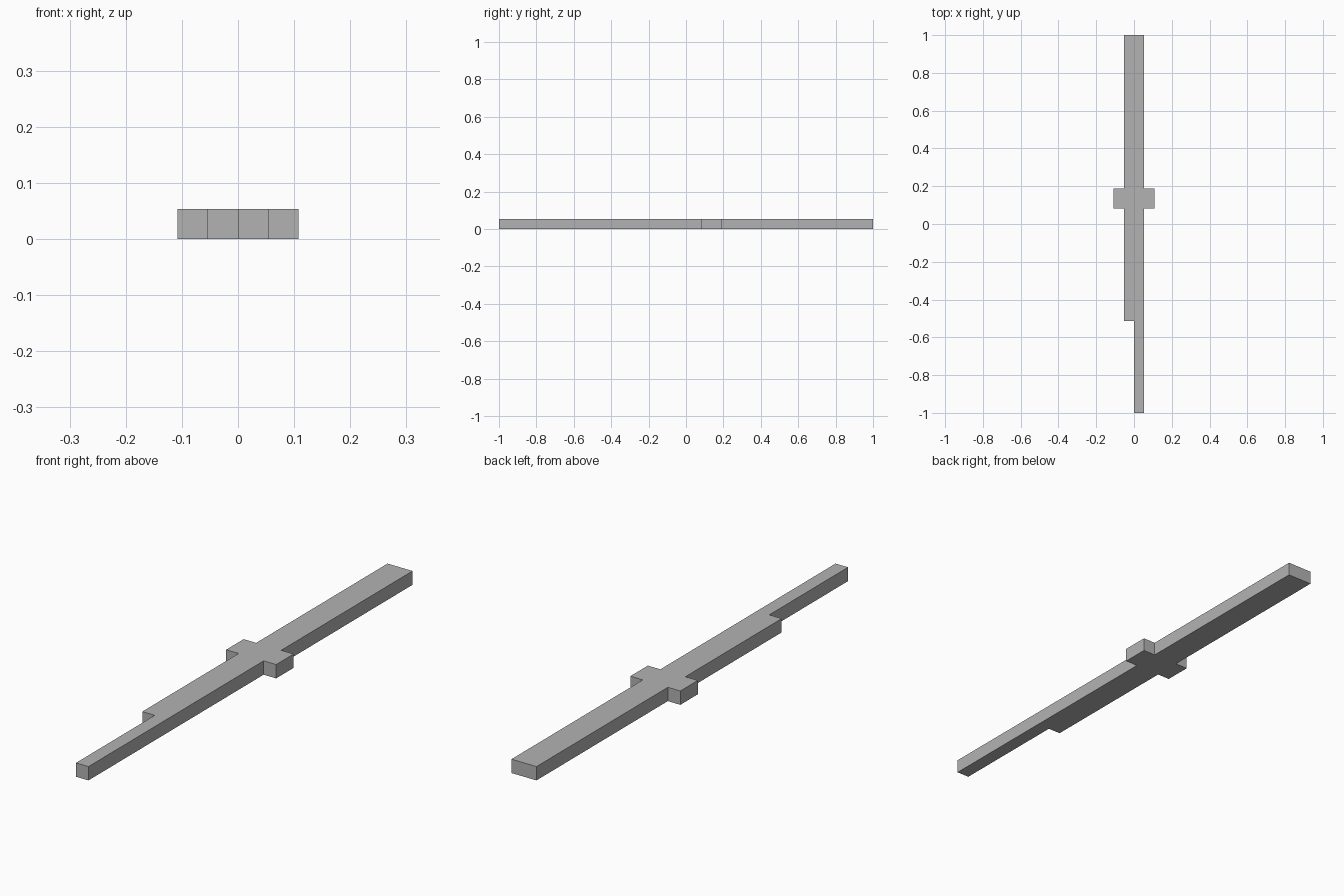
import bpy
import bmesh

cube = bpy.data.objects.get("Cube")
if cube:
    bpy.data.objects.remove(cube, do_unlink=True)

U = 2 / 37  # one square of the design; the sword is 37 squares long

grey = bpy.data.materials.new("plain grey")
grey.use_nodes = True
colour = (0.45, 0.45, 0.45, 1)
grey.diffuse_color = colour
grey.node_tree.nodes["Principled BSDF"].inputs["Base Color"].default_value = colour

# Outline in squares: half-width tip, full blade, crossguard, long grip
outline = [(0, 0), (1, 0), (1, 20), (2, 20), (2, 22), (1, 22), (1, 37),
           (-1, 37), (-1, 22), (-2, 22), (-2, 20), (-1, 20), (-1, 9), (0, 9)]

# Extrude the outline one square upwards
bm = bmesh.new()
base = bm.faces.new([bm.verts.new((x * U, y * U - 1, 0)) for x, y in outline])
top = bmesh.ops.extrude_face_region(bm, geom=[base], use_keep_orig=True)["geom"]
bmesh.ops.translate(bm, vec=(0, 0, U),
                    verts=[v for v in top if isinstance(v, bmesh.types.BMVert)])
bmesh.ops.recalc_face_normals(bm, faces=bm.faces)

mesh = bpy.data.meshes.new("flat_sword")
bm.to_mesh(mesh)
bm.free()
mesh.materials.append(grey)
sword = bpy.data.objects.new("flat_sword", mesh)
bpy.context.collection.objects.link(sword)
